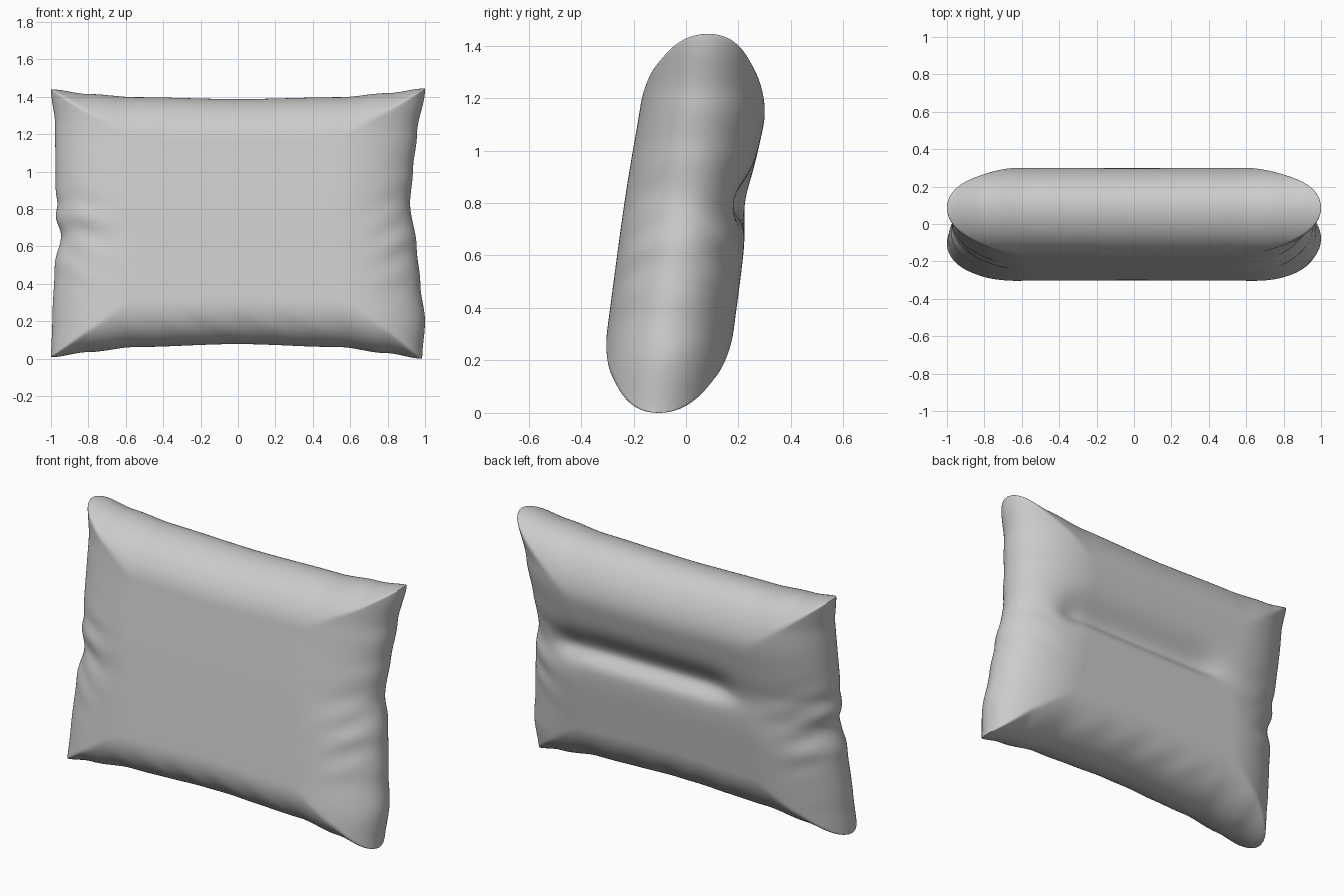
import bpy, bmesh
from math import sin, cos, pi, exp, sqrt

if "Cube" in bpy.data.objects:
    bpy.data.objects.remove(bpy.data.objects["Cube"])


def interp(pts, t):
    """Smooth interpolation through (t, value) pairs."""
    if t <= pts[0][0]:
        return pts[0][1]
    for (a, va), (b, vb) in zip(pts, pts[1:]):
        if t <= b:
            k = (t - a) / (b - a)
            return va + (vb - va) * k * k * (3 - 2 * k)
    return pts[-1][1]


def bump(t, centre, width):
    return exp(-((t - centre) / width) ** 2)


def rounded(d, r):
    """Quarter-round rise from the seam, flat once d reaches r."""
    k = 1 - min(max(d / r, 0), 1)
    return sqrt(1 - k * k)


# Seam outline: side edges by height, top and bottom edges by width
RIGHT = [(0, .985), (.2, 1.0), (.4, .975), (.6, .955), (.83, .92), (1.0, .935), (1.2, .957), (1.44, 1.0)]
LEFT = [(0, 1.0), (.2, .993), (.5, .98), (.66, .945), (.76, .975), (.83, .965), (.9, .975), (1.25, .978), (1.44, 1.0)]
TOP = [(-1, 1.44), (-.8, 1.415), (-.55, 1.398), (0, 1.388), (.55, 1.398), (.8, 1.42), (1, 1.445)]
BOTTOM = [(-1, .008), (-.8, .035), (-.55, .062), (0, .078), (.55, .062), (.8, .03), (1, 0)]
NU, NV = 150, 120


def point(i, j, side):
    u = -cos(pi * i / NU)
    v = -cos(pi * j / NV)
    lo, hi = interp(BOTTOM, u), interp(TOP, u)
    z = lo + (hi - lo) * (v + 1) / 2
    xr, xl = interp(RIGHT, z), interp(LEFT, z)
    x = -xl + (xl + xr) * (u + 1) / 2
    mid = -.105 + .132 * z
    # Puffed thickness with mitred corners
    fx = rounded(min(xr - x, x + xl), .42)
    fz = min(rounded(z - lo, .25), rounded(hi - z, .22 if side < 0 else .3))
    f = min(fx, fz)
    if side < 0:
        h = .237 - .015 * bump(z, 1.25, .3)
    else:
        h = .245
        # Sagging fold across the back with a fuller roll above it
        along = 1 / (1 + exp(-(x + .42) / .05)) / (1 + exp((x - .62) / .07))
        width = .05 if z < .79 else .11
        h -= .062 * along * bump(z, .79, width)
        h -= .018 * bump(z, .8, .12)
        h += .012 * bump(z, 1.14, .13)
        h -= .02 * bump(x, .62, .09) * bump(z, .78, .08)
    # Soft wrinkles at the side pinches and along the bottom
    ends = bump(abs(x), .88, .13) * bump(z, .66, .22)
    h += .009 * ends * sin(38 * z - 16 * abs(x) + 2 * side)
    h += .004 * bump(z, .15, .07) * bump(x, 0, .6) * sin(26 * x + 20 * z)
    return x, mid + side * h * f, z


# Pillow body: front and back panels sharing one seam
bm = bmesh.new()
seam = {}
for side in (-1, 1):
    grid = []
    for i in range(NU + 1):
        row = []
        for j in range(NV + 1):
            if i in (0, NU) or j in (0, NV):
                if (i, j) not in seam:
                    seam[i, j] = bm.verts.new(point(i, j, side))
                row.append(seam[i, j])
            else:
                row.append(bm.verts.new(point(i, j, side)))
        grid.append(row)
    for i in range(NU):
        for j in range(NV):
            q = [grid[i][j], grid[i + 1][j], grid[i + 1][j + 1], grid[i][j + 1]]
            bm.faces.new(q if side < 0 else q[::-1])
for face in bm.faces:
    face.smooth = True
mesh = bpy.data.meshes.new("pillow")
bm.to_mesh(mesh)
bm.free()
pillow = bpy.data.objects.new("pillow", mesh)
bpy.context.collection.objects.link(pillow)

# Relax the ridges so the fabric looks soft
soften = pillow.modifiers.new("soften", 'SMOOTH')
soften.factor = .5
soften.iterations = 4
